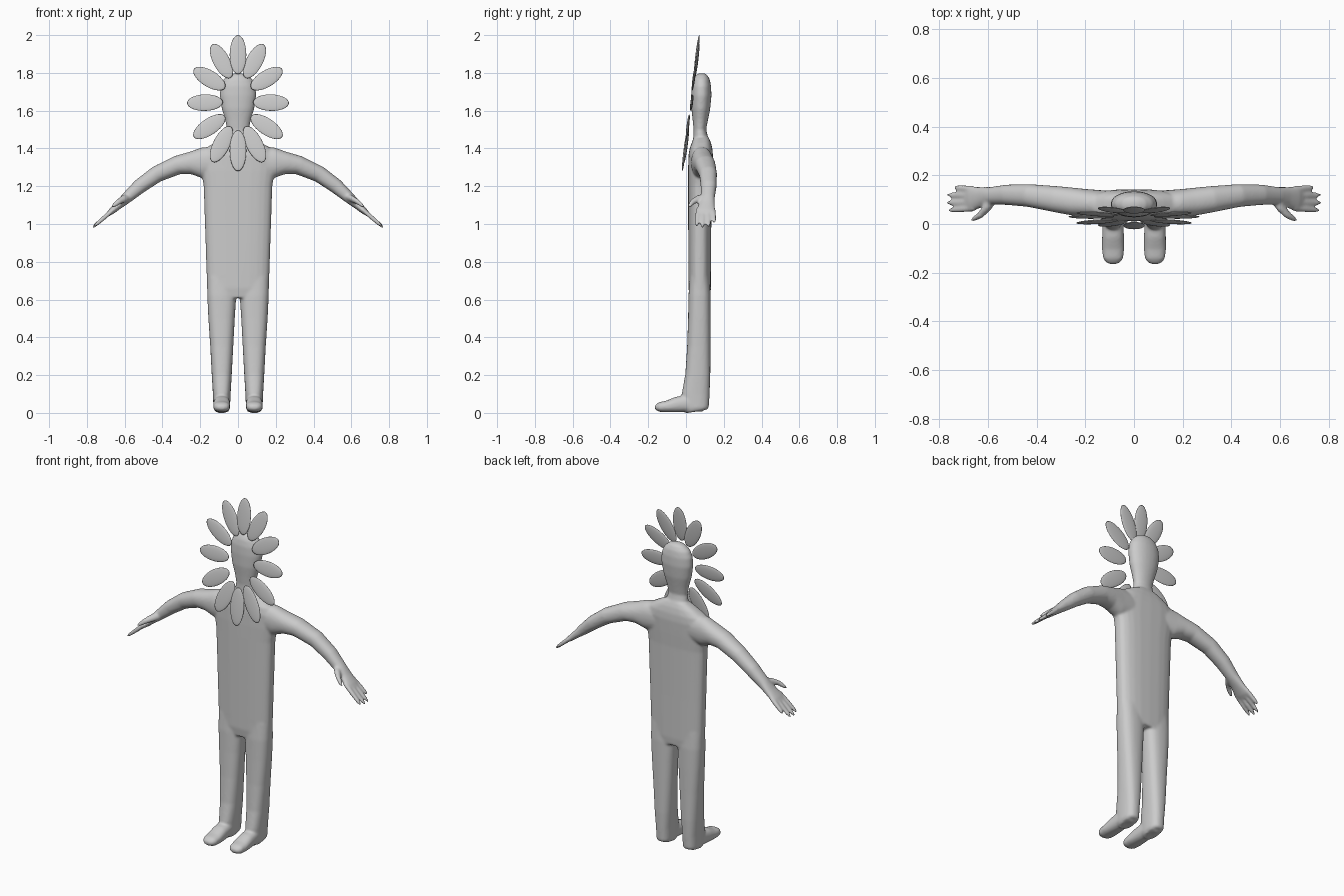
import bpy, bmesh, math
from mathutils import Vector, Matrix

SEG = 24
bm = bmesh.new()


def loft(rings, side, mirror=1, power=2.0):
    """Closed tube through rings (x, y, z, half size along side, half size across)."""
    pts = [Vector((r[0] * mirror, r[1], r[2])) for r in rings]
    loops = []
    for i, (p, r) in enumerate(zip(pts, rings)):
        t = (pts[min(i + 1, len(pts) - 1)] - pts[max(i - 1, 0)]).normalized()
        u = Vector(side)
        u = (u - t * u.dot(t)).normalized()
        v = t.cross(u)
        loop = []
        for k in range(SEG):
            a = 2 * math.pi * k / SEG
            c, s = math.cos(a), math.sin(a)
            c = math.copysign(abs(c) ** (2 / power), c)
            s = math.copysign(abs(s) ** (2 / power), s)
            loop.append(bm.verts.new(p + u * c * r[3] + v * s * r[4]))
        loops.append(loop)
    for a, b in zip(loops, loops[1:]):
        for k in range(SEG):
            n = (k + 1) % SEG
            bm.faces.new((a[k], a[n], b[n], b[k]))
    bm.faces.new(loops[0])
    bm.faces.new(loops[-1])


def upright(profile, power, mirror=1):
    """Loft along z from (z, x centre, half width, front y, back y)."""
    loft([(x, (f + b) / 2, z, w, (b - f) / 2) for z, x, w, f, b in profile],
         (1, 0, 0), mirror, power)


# Torso with sloping shoulders
upright([(0.61, 0, 0.158, 0.02, 0.128), (0.66, 0, 0.164, 0.013, 0.132),
         (0.9, 0, 0.172, 0.012, 0.133), (1.2, 0, 0.182, 0.011, 0.136),
         (1.28, 0, 0.195, 0.011, 0.14), (1.36, 0, 0.2, 0.013, 0.143),
         (1.40, 0, 0.175, 0.02, 0.14), (1.43, 0, 0.125, 0.03, 0.132),
         (1.455, 0, 0.075, 0.037, 0.12)], 2.7)

# Neck and head
upright([(1.38, 0, 0.09, 0.03, 0.13), (1.45, 0, 0.066, 0.038, 0.118),
         (1.50, 0, 0.058, 0.040, 0.107), (1.55, 0, 0.068, 0.035, 0.116),
         (1.61, 0, 0.086, 0.028, 0.128), (1.68, 0, 0.097, 0.027, 0.135),
         (1.73, 0, 0.093, 0.030, 0.133), (1.765, 0, 0.077, 0.038, 0.126),
         (1.788, 0, 0.05, 0.05, 0.113), (1.798, 0, 0.02, 0.067, 0.095)], 2.1)

for m in (1, -1):
    # Leg
    upright([(0.008, 0.086, 0.035, 0.0, 0.112), (0.025, 0.086, 0.044, -0.015, 0.121),
             (0.1, 0.086, 0.047, -0.022, 0.125), (0.2, 0.086, 0.053, -0.004, 0.129),
             (0.35, 0.086, 0.061, 0.006, 0.13), (0.5, 0.087, 0.070, 0.011, 0.131),
             (0.62, 0.086, 0.077, 0.013, 0.131), (0.72, 0.085, 0.078, 0.02, 0.125)], 2.5, m)
    # Foot
    loft([(0.086, 0.09, 0.04, 0.040, 0.034), (0.086, 0.0, 0.05, 0.043, 0.045),
          (0.086, -0.05, 0.044, 0.045, 0.041), (0.086, -0.10, 0.034, 0.046, 0.031),
          (0.086, -0.14, 0.031, 0.042, 0.026), (0.086, -0.158, 0.029, 0.03, 0.016),
          (0.086, -0.165, 0.029, 0.014, 0.008)], (1, 0, 0), m, 2.4)
    # Arm and palm
    loft([(0.08, 0.08, 1.33, 0.055, 0.085), (0.19, 0.085, 1.323, 0.058, 0.082),
          (0.25, 0.092, 1.323, 0.057, 0.06), (0.32, 0.102, 1.312, 0.054, 0.05),
          (0.43, 0.117, 1.264, 0.047, 0.044), (0.52, 0.120, 1.200, 0.042, 0.039),
          (0.59, 0.116, 1.138, 0.036, 0.030), (0.63, 0.110, 1.102, 0.043, 0.022),
          (0.67, 0.104, 1.067, 0.052, 0.017), (0.69, 0.104, 1.05, 0.044, 0.011)],
         (0, 1, 0), m, 2.2)
    # Fingers
    for y0, y1, tip in ((0.143, 0.150, 0.738), (0.117, 0.119, 0.766),
                        (0.091, 0.087, 0.769), (0.065, 0.056, 0.760)):
        loft([(0.655 + (tip - 0.655) * t, y0 + (y1 - y0) * t,
               1.080 - (tip - 0.655) * t * 0.86, w, h)
              for t, w, h in ((0, 0.013, 0.012), (0.5, 0.0135, 0.012),
                              (0.85, 0.012, 0.010), (0.97, 0.008, 0.007), (1.02, 0.003, 0.003))],
             (0, 1, 0), m)
    # Thumb
    loft([(0.585, 0.10, 1.140, 0.024, 0.02), (0.605, 0.065, 1.133, 0.021, 0.016),
          (0.632, 0.036, 1.118, 0.016, 0.013), (0.655, 0.022, 1.100, 0.012, 0.010),
          (0.669, 0.015, 1.088, 0.005, 0.005)], (0.75, 0, -0.65), m)

bmesh.ops.recalc_face_normals(bm, faces=bm.faces)
mesh = bpy.data.meshes.new("body")
bm.to_mesh(mesh)
bm.free()
body = bpy.data.objects.new("body", mesh)
bpy.context.collection.objects.link(body)

# Fuse the body parts into one soft skin
remesh = body.modifiers.new("fuse", 'REMESH')
remesh.mode = 'VOXEL'
remesh.voxel_size = 0.0065
remesh.use_smooth_shade = True
soften = body.modifiers.new("soften", 'SMOOTH')
soften.factor = 0.5
soften.iterations = 8

# Twelve flat petals on a tilted oval around the face
tilt = 0.125
for i in range(12):
    a = math.pi / 2 + i * math.pi / 6
    c, s = math.cos(a), math.sin(a)
    base = Vector((0.080 * c, 0, 1.645 + 0.148 * s))
    tip = Vector((0.270 * c, 0, 1.640 + 0.360 * s))
    for p in (base, tip):
        p.y = -0.018 + (p.z - 1.28) * tilt + (0.003 if i % 2 else -0.002)
    x = (tip - base).normalized()
    y = Vector((0, -1, tilt))
    y = (y - x * y.dot(x)).normalized()
    z = x.cross(y)
    bpy.ops.mesh.primitive_uv_sphere_add(segments=24, ring_count=14, radius=1)
    petal = bpy.context.object
    petal.name = f"petal_{i + 1}"
    petal.data.transform(Matrix.Diagonal(((tip - base).length / 2, 0.007, 0.044, 1)))
    petal.data.transform(Matrix((x, y, z)).transposed().to_4x4())
    petal.location = (base + tip) / 2
    bpy.ops.object.shade_smooth()
